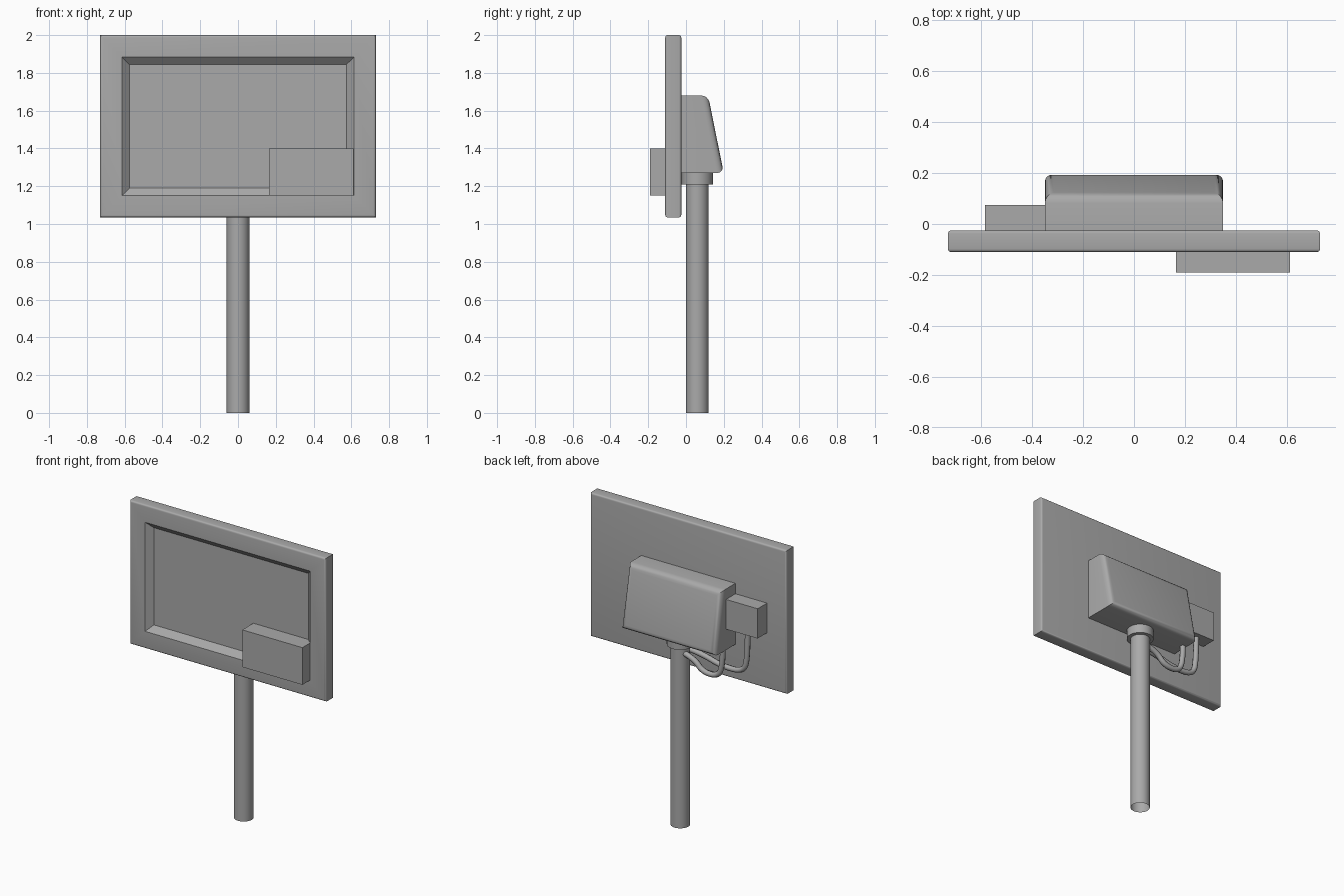
import bpy, bmesh, math
from mathutils import Matrix, Vector

if "Cube" in bpy.data.objects:
    bpy.data.objects.remove(bpy.data.objects["Cube"], do_unlink=True)

grey = bpy.data.materials.new("plain grey")
grey.use_nodes = True
grey.diffuse_color = (0.4, 0.4, 0.4, 1)
grey.node_tree.nodes["Principled BSDF"].inputs["Base Color"].default_value = (0.4, 0.4, 0.4, 1)


def smooth(obj):
    bpy.ops.object.select_all(action="DESELECT")
    obj.select_set(True)
    bpy.context.view_layer.objects.active = obj
    bpy.ops.object.shade_smooth_by_angle(angle=math.radians(35))


def finish(bm, name):
    mesh = bpy.data.meshes.new(name)
    bm.normal_update()
    bm.to_mesh(mesh)
    bm.free()
    mesh.materials.append(grey)
    obj = bpy.data.objects.new(name, mesh)
    bpy.context.collection.objects.link(obj)
    smooth(obj)
    return obj


def box_mesh(lo, hi):
    bm = bmesh.new()
    lo, hi = Vector(lo), Vector(hi)
    place = Matrix.Translation((lo + hi) / 2) @ Matrix.Diagonal((*(hi - lo), 1))
    bmesh.ops.create_cube(bm, size=1, matrix=place)
    bm.normal_update()
    return bm


def round_rim(bm, signs, radius):
    """Round the outline of the front (-1) and/or back (1) face."""
    edges = {e for f in bm.faces for s in signs if f.normal.y * s > 0.8 for e in f.edges}
    bmesh.ops.bevel(bm, geom=list(edges), offset=radius, segments=4, profile=0.5,
                    affect="EDGES", clamp_overlap=True)
    bm.normal_update()


def tube(name, radius, z0, z1, capped):
    bm = bmesh.new()
    bmesh.ops.create_cone(bm, cap_ends=capped, segments=32, radius1=radius, radius2=radius,
                          depth=z1 - z0, matrix=Matrix.Translation((0, 0.06, (z0 + z1) / 2)))
    return finish(bm, name)


def cable(name, points):
    curve = bpy.data.curves.new(name, "CURVE")
    curve.dimensions = "3D"
    curve.bevel_depth = 0.018
    curve.bevel_resolution = 2
    curve.resolution_u = 6
    curve.use_fill_caps = True
    spline = curve.splines.new("NURBS")
    spline.points.add(len(points) - 1)
    for point, co in zip(spline.points, points):
        point.co = (*co, 1)
    spline.use_endpoint_u = True
    spline.order_u = 3
    curve.materials.append(grey)
    obj = bpy.data.objects.new(name, curve)
    bpy.context.collection.objects.link(obj)


# Panel with rounded rim and a recessed, slanted screen opening
bm = box_mesh((-0.73, -0.11, 1.035), (0.73, -0.025, 2.0))
round_rim(bm, (-1, 1), 0.013)
front = max((f for f in bm.faces if f.normal.y < -0.99), key=lambda f: f.calc_area())
bmesh.ops.inset_region(bm, faces=[front], thickness=0.103, use_even_offset=True)
bmesh.ops.inset_region(bm, faces=[front], thickness=0.04, use_even_offset=True)
for v in front.verts:
    v.co.y += 0.037
finish(bm, "display_panel")

# Box on the lower corner of the screen
finish(box_mesh((0.165, -0.19, 1.15), (0.612, -0.073, 1.4)), "front_box")

# Rear housing, its back face leaning in towards the top
bm = box_mesh((-0.35, -0.026, 1.27), (0.35, 0.2, 1.68))
for v in bm.verts:
    if v.co.y > 0 and v.co.z > 1.5:
        v.co.y = 0.117
bm.normal_update()
round_rim(bm, (1,), 0.035)
finish(bm, "rear_housing")

# Connector box beside the housing
finish(box_mesh((-0.585, -0.026, 1.41), (-0.349, 0.075, 1.61)), "connector_box")

# Post and collar
tube("post", 0.06, 0, 1.25, False)
tube("collar", 0.083, 1.21, 1.271, True)

# Cables looping from the post to the housing and the connector box
cable("housing_cable", [(-0.04, 0.08, 1.17), (-0.12, 0.08, 1.15), (-0.18, 0.08, 1.08),
                        (-0.3, 0.08, 1.08), (-0.33, 0.08, 1.18), (-0.33, 0.08, 1.29)])
cable("connector_cable", [(-0.04, 0.03, 1.18), (-0.15, 0.03, 1.17), (-0.28, 0.03, 1.13),
                          (-0.45, 0.03, 1.13), (-0.48, 0.03, 1.24), (-0.48, 0.03, 1.43)])
